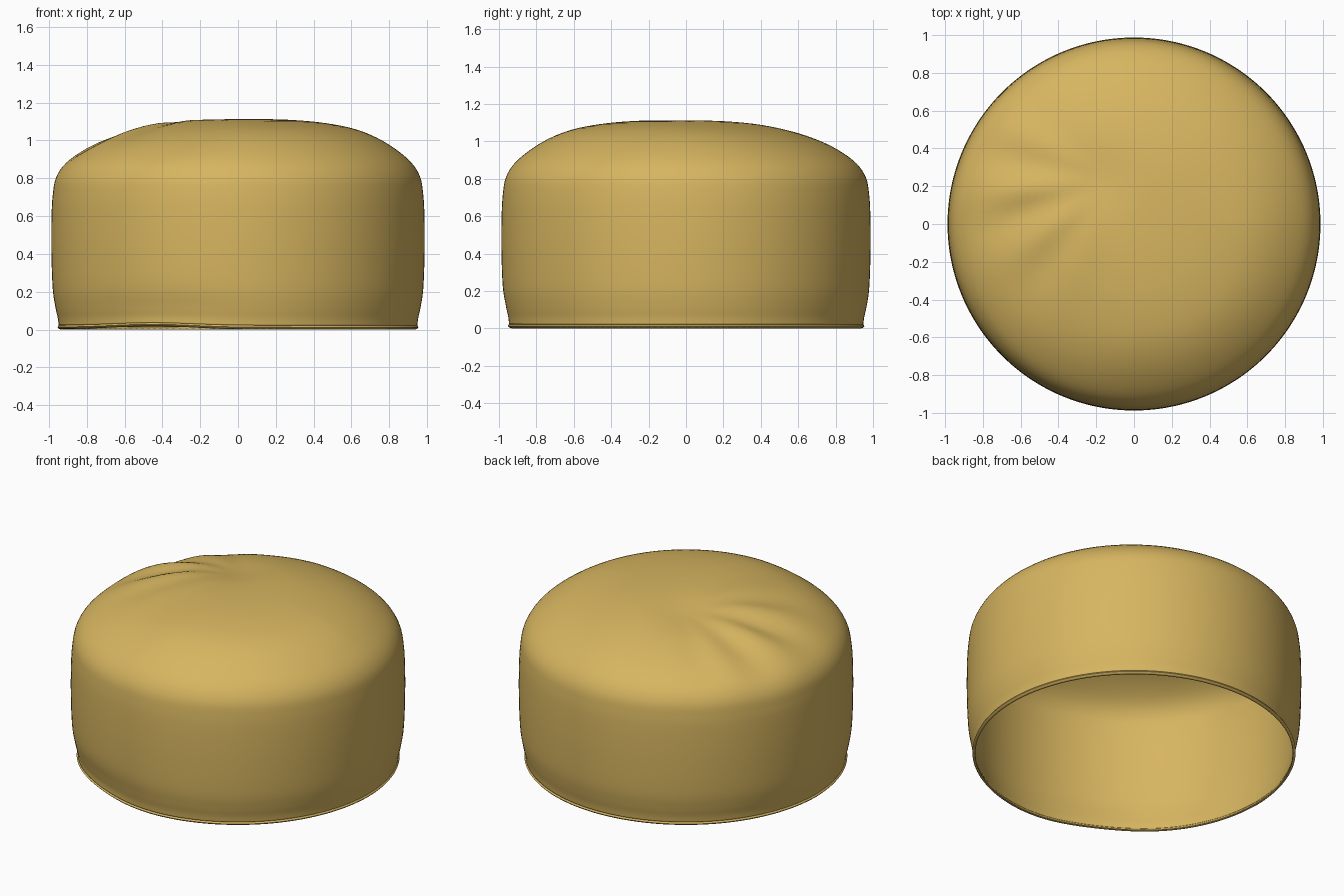
import bpy, bmesh, math
from mathutils import Vector

if "Cube" in bpy.data.objects:
    bpy.data.objects.remove(bpy.data.objects["Cube"])

SEG = 160
# Half profile from the hem up to the crown (radius, height)
PROFILE = [(0.948, 0.022), (0.953, 0.06), (0.966, 0.12), (0.98, 0.22),
           (0.987, 0.42), (0.986, 0.6), (0.979, 0.72), (0.962, 0.81), (0.91, 0.89), (0.81, 0.97),
           (0.70, 1.03), (0.58, 1.07), (0.42, 1.097), (0.25, 1.11), (0.1, 1.113), (0.0, 1.113)]


def smooth_profile(points, steps):
    """Catmull-Rom curve through the profile points."""
    p = [Vector(q) for q in points]
    p = [p[0]] + p + [Vector((-p[-2].x, p[-2].y))]
    out = []
    for i in range(1, len(p) - 2):
        a, b, c, d = p[i - 1:i + 3]
        for k in range(steps):
            t = k / steps
            out.append(0.5 * (2 * b + (c - a) * t + (2 * a - 5 * b + 4 * c - d) * t ** 2
                              + (3 * b - a - 3 * c + d) * t ** 3))
    return out + [p[-2]]


def gauss(d, w):
    return math.exp(-(d / w) ** 2)


def soften(r, z, ang):
    """Sagging and gathered folds of the soft fabric."""
    x, y = r * math.cos(ang), r * math.sin(ang)
    if z > 0.7:
        # crown sags to the left and the back
        left, back = max(0, -math.cos(ang)), max(0, math.sin(ang))
        z -= (0.03 * left + 0.022 * back) * gauss(r - 0.65, 0.24)
        # dimple where the folds start
        z -= 0.03 * gauss(math.hypot(x + 0.2, y - 0.25), 0.2)
        # folds fanning out to the left edge
        dx, dy = x + 0.1, y - 0.22
        d = math.hypot(dx, dy)
        off = math.atan2(dy, -dx)
        z += 0.016 * math.cos(off * 11 + 1.2 * d) * gauss(d - 0.55, 0.25) * gauss(off + 0.2, 0.75)
    else:
        # slight pinch at the front left of the lower wall
        pinch = gauss(x + 0.4, 0.35) * gauss(z - 0.1, 0.1) * (1 if y < 0 else 0)
        s = 1 - 0.012 * pinch
        x, y = x * s, y * s
        if z < 0.1 and y < 0:
            z += 0.018 * gauss(x + 0.45, 0.3) * (1 - z / 0.1)
    return x, y, z


# Colour
mat = bpy.data.materials.new("golden tan fabric")
mat.diffuse_color = (0.68, 0.465, 0.118, 1)
mat.use_nodes = True
mat.node_tree.nodes["Principled BSDF"].inputs["Base Color"].default_value = mat.diffuse_color


def ring_object(name, profile, closed_top, thickness):
    """Revolve a profile into a soft shell."""
    bm = bmesh.new()
    rings = []
    for r, z in profile:
        if r < 1e-4:
            continue
        rings.append([bm.verts.new(soften(r, z, 2 * math.pi * k / SEG)) for k in range(SEG)])
    for lo, hi in zip(rings, rings[1:]):
        for k in range(SEG):
            n = (k + 1) % SEG
            bm.faces.new((lo[k], lo[n], hi[n], hi[k]))
    if closed_top:
        top = bm.verts.new(soften(*profile[-1], 0))
        for k in range(SEG):
            bm.faces.new((rings[-1][k], rings[-1][(k + 1) % SEG], top))
    me = bpy.data.meshes.new(name)
    bm.to_mesh(me)
    bm.free()
    me.materials.append(mat)
    ob = bpy.data.objects.new(name, me)
    bpy.context.collection.objects.link(ob)
    for f in me.polygons:
        f.use_smooth = True
    if thickness:
        mod = ob.modifiers.new("fabric thickness", 'SOLIDIFY')
        mod.thickness = thickness
        mod.offset = -1
    return ob


# Cushion cover, open underneath
cover = ring_object("cushion_cover", smooth_profile(PROFILE, 4), True, 0.008)

# Thin hem lip around the open bottom
hem = ring_object("bottom_hem", [(0.938, 0.0), (0.948, 0.004), (0.954, 0.012),
                                 (0.95, 0.02), (0.942, 0.024)], False, 0.006)

for ob in (cover, hem):
    bpy.ops.object.select_all(action='DESELECT')
    ob.select_set(True)
    bpy.context.view_layer.objects.active = ob
    bpy.ops.object.shade_smooth_by_angle(angle=math.radians(50))
